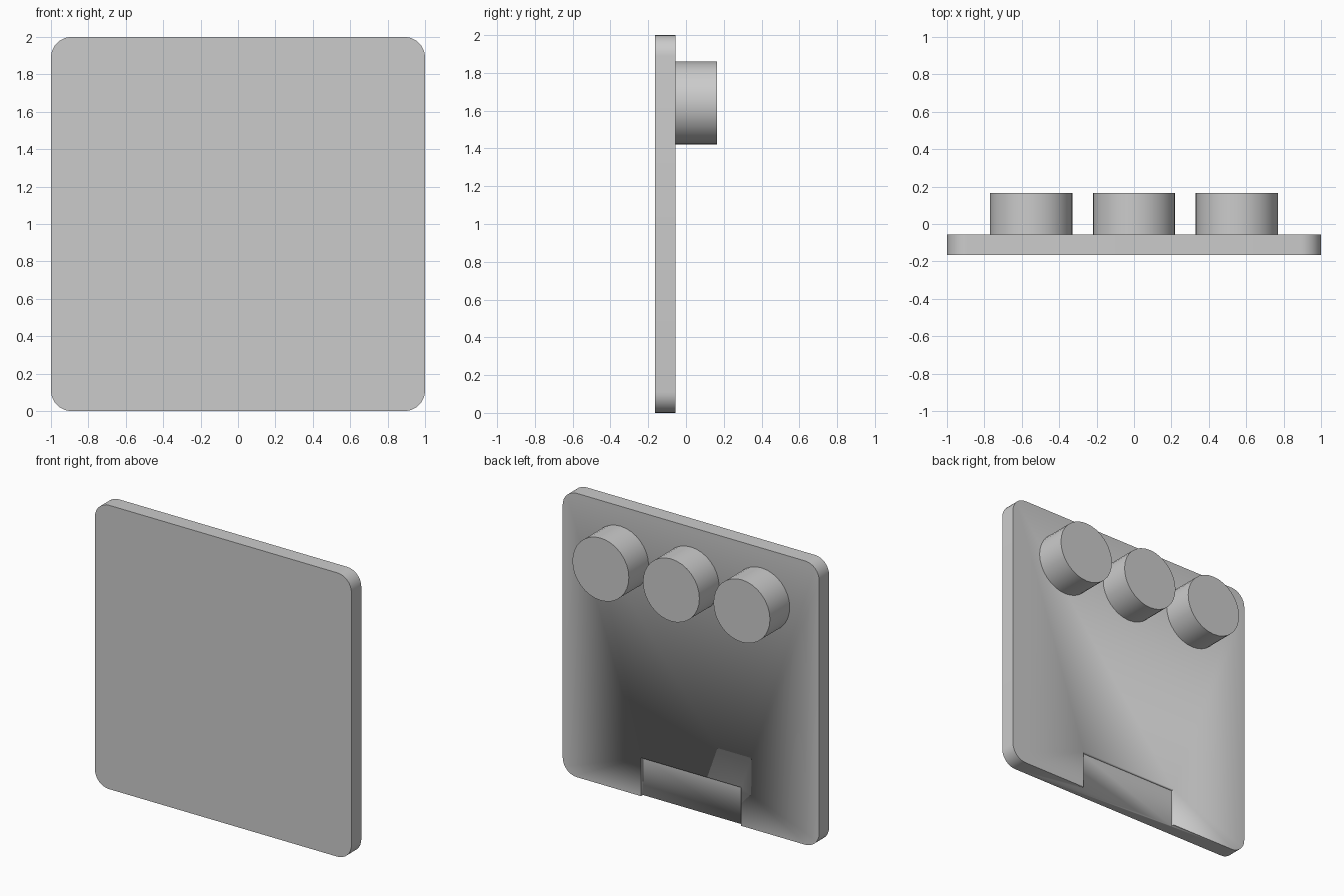
import bpy
import bmesh
from math import radians, sin, cos
from mathutils import Matrix

cube = bpy.data.objects.get("Cube")
if cube:
    bpy.data.objects.remove(cube, do_unlink=True)

grey = bpy.data.materials.new("plain grey")
grey.use_nodes = True
grey.diffuse_color = (0.6, 0.6, 0.6, 1)
grey.node_tree.nodes["Principled BSDF"].inputs["Base Color"].default_value = (0.6, 0.6, 0.6, 1)

FRONT, BACK, END = -0.165, -0.055, 0.165
CORNER = 0.11
NOTCH_HALF, NOTCH_TOP, NOTCH_DEPTH = 0.39, 0.27, 0.022


def finish(name, bm):
    bmesh.ops.recalc_face_normals(bm, faces=bm.faces)
    mesh = bpy.data.meshes.new(name)
    bm.to_mesh(mesh)
    bm.free()
    mesh.materials.append(grey)
    obj = bpy.data.objects.new(name, mesh)
    bpy.context.collection.objects.link(obj)
    bpy.ops.object.select_all(action="DESELECT")
    obj.select_set(True)
    bpy.context.view_layer.objects.active = obj
    bpy.ops.object.shade_smooth_by_angle(angle=radians(30))
    return obj


def prism(name, outline, y0, y1):
    """Extrude an (x, z) outline from y0 to y1."""
    bm = bmesh.new()
    face = bm.faces.new([bm.verts.new((x, y0, z)) for x, z in outline])
    new = bmesh.ops.extrude_face_region(bm, geom=[face])["geom"]
    verts = [v for v in new if isinstance(v, bmesh.types.BMVert)]
    bmesh.ops.translate(bm, verts=verts, vec=(0, y1 - y0, 0))
    return finish(name, bm)


# Rounded square plate
outline = []
for i, (sx, sz) in enumerate([(1, 1), (-1, 1), (-1, -1), (1, -1)]):
    for k in range(9):
        a = radians(90 * i + 90 * k / 8)
        outline.append((sx * (1 - CORNER) + CORNER * cos(a),
                        1 + sz * (1 - CORNER) + CORNER * sin(a)))
plate = prism("plate", outline, FRONT, BACK)

# Shallow rectangular recess in the lower back edge
w = NOTCH_HALF
cutter = prism("recess_cutter", [(-w, -0.1), (w, -0.1), (w, NOTCH_TOP), (-w, NOTCH_TOP)],
               BACK - NOTCH_DEPTH, BACK + 0.1)
cutter.hide_render = True
cutter.hide_viewport = True
cut = plate.modifiers.new("recess", "BOOLEAN")
cut.operation = "DIFFERENCE"
cut.solver = "EXACT"
cut.object = cutter

# Three round pegs across the upper back
for name, x in (("right_peg", -0.55), ("middle_peg", 0), ("left_peg", 0.55)):
    bm = bmesh.new()
    place = Matrix.Translation((x, (BACK + END) / 2, 1.64)) @ Matrix.Rotation(radians(90), 4, "X")
    bmesh.ops.create_cone(bm, cap_ends=True, segments=32, radius1=0.22, radius2=0.22,
                          depth=END - BACK, matrix=place)
    finish(name, bm)
